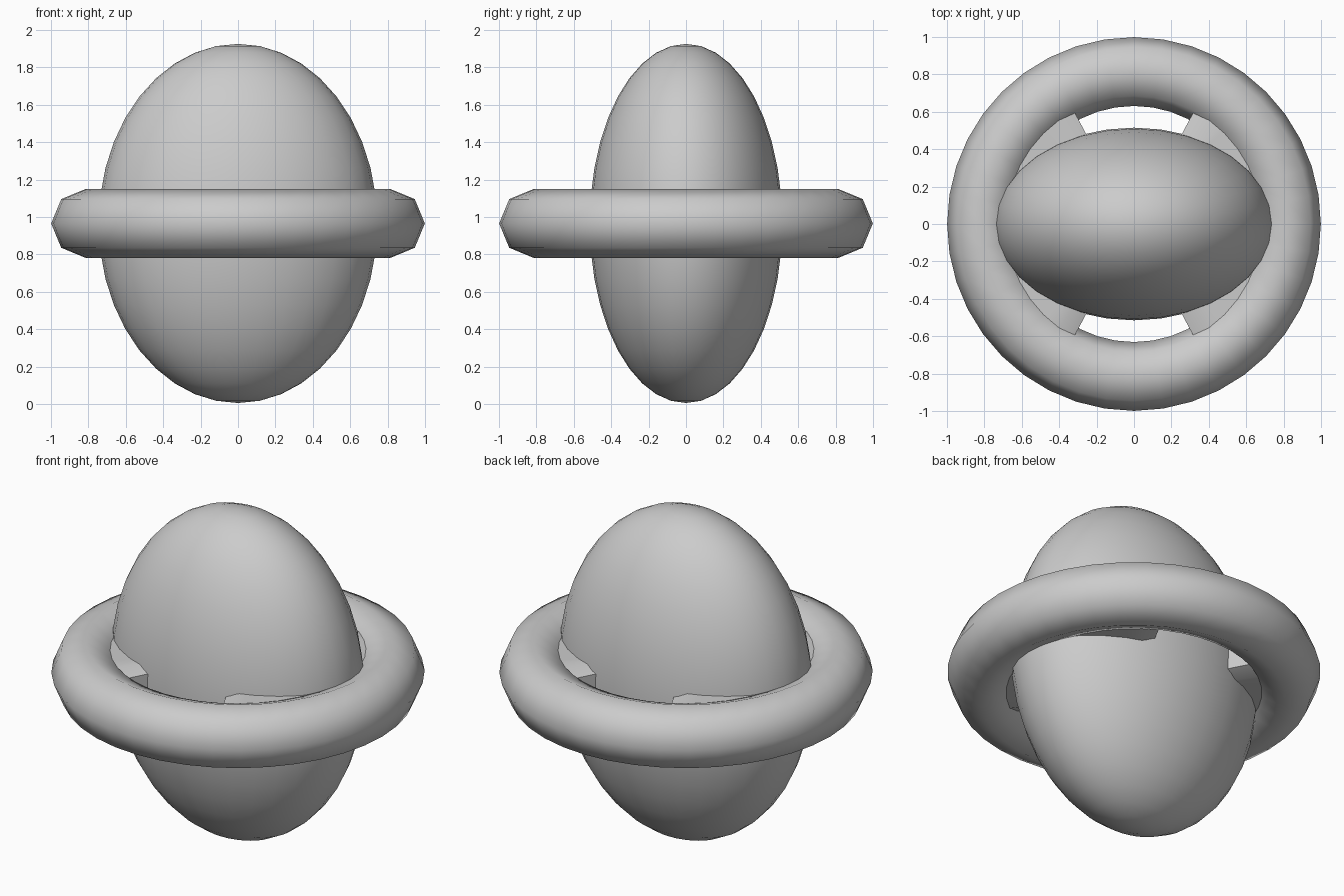
import bpy, bmesh
from math import sin, cos, radians, sqrt

if "Cube" in bpy.data.objects:
    bpy.data.objects.remove(bpy.data.objects["Cube"])

ZC = 0.966                      # height of the shared centre
AX, AY, AZ = 0.745, 0.515, 0.96  # ellipsoid half sizes
R, r = 0.815, 0.184             # ring radii


def smooth(ob, angle=60):
    bpy.ops.object.select_all(action='DESELECT')
    ob.select_set(True)
    bpy.context.view_layer.objects.active = ob
    bpy.ops.object.shade_smooth_by_angle(angle=radians(angle))


# Egg-shaped body
bpy.ops.mesh.primitive_uv_sphere_add(segments=32, ring_count=20, location=(0, 0, ZC))
body = bpy.context.object
body.name = "body"
body.scale = (AX, AY, AZ)
bpy.ops.object.transform_apply(location=False, rotation=False, scale=True)
smooth(body)

# Ring around the waist, octagonal section
bpy.ops.mesh.primitive_torus_add(major_segments=40, minor_segments=8,
                                 major_radius=R, minor_radius=r, location=(0, 0, ZC))
ring = bpy.context.object
ring.name = "ring"
smooth(ring)


# Web that fills the narrow gap between body and ring on each side
def make_web(name, side):
    bm = bmesh.new()
    sections = []
    n = 16
    for i in range(n + 1):
        deg = -62 + 124 * i / n
        a = radians(deg)
        ca, sa = cos(a), sin(a)
        inner = 1 / sqrt((ca / AX) ** 2 + (sa / AY) ** 2) - 0.06
        h = 0.13 if 0 < i < n else 0.10
        outline = ((inner, -h), (R - 0.08, -h), (R - 0.08, h), (inner, h))
        sections.append([bm.verts.new((side * q * ca, q * sa, ZC + z)) for q, z in outline])
    for s, t in zip(sections, sections[1:]):
        for k in range(4):
            bm.faces.new((s[k], s[(k + 1) % 4], t[(k + 1) % 4], t[k]))
    bm.faces.new(sections[0])
    bm.faces.new(sections[-1])
    bmesh.ops.recalc_face_normals(bm, faces=bm.faces)
    me = bpy.data.meshes.new(name)
    bm.to_mesh(me)
    bm.free()
    ob = bpy.data.objects.new(name, me)
    bpy.context.collection.objects.link(ob)
    smooth(ob, 40)


make_web("web_right", 1)
make_web("web_left", -1)
